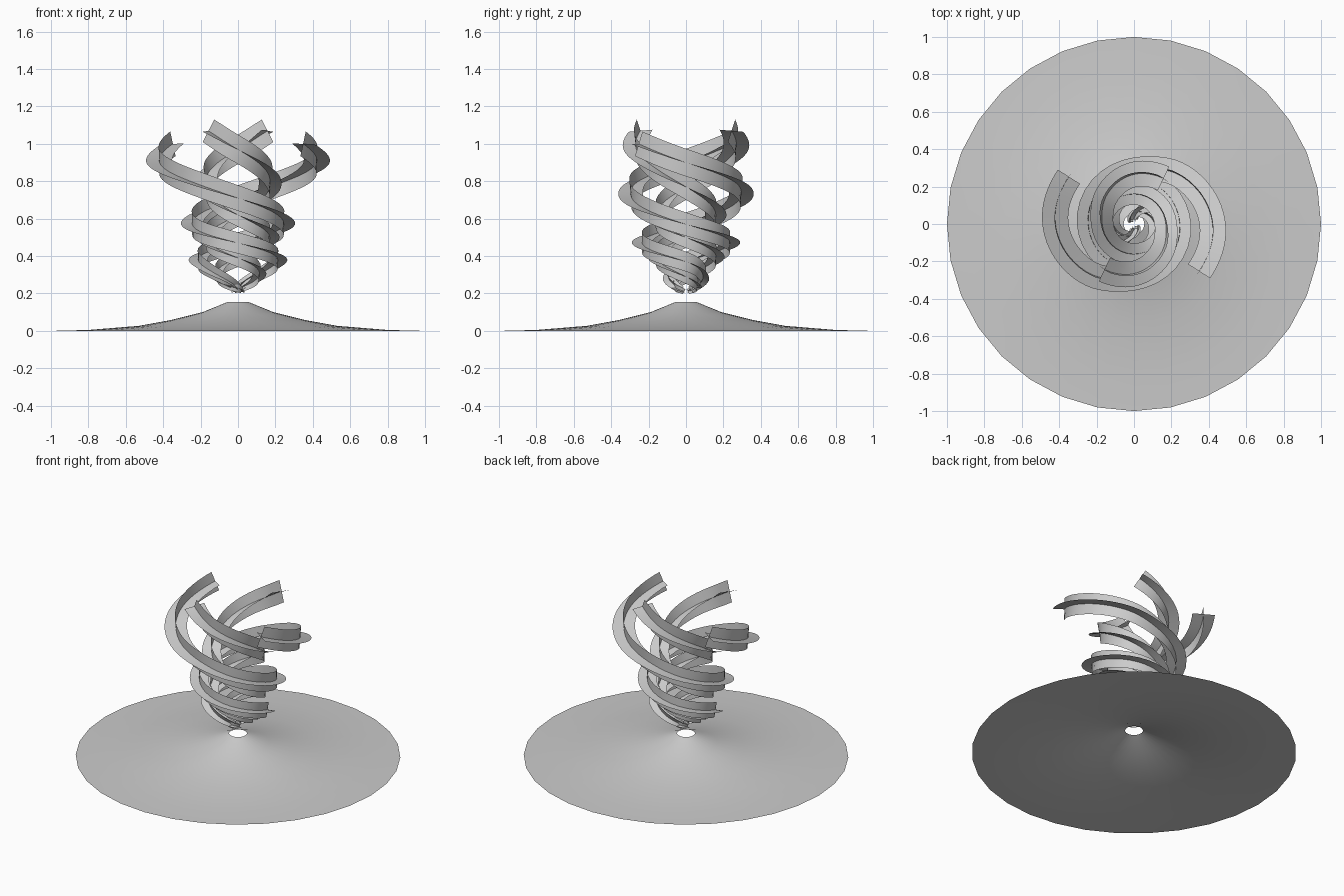
import bpy, math
from mathutils import Vector

if "Cube" in bpy.data.objects:
    bpy.data.objects.remove(bpy.data.objects["Cube"])

def make_object(name, verts, faces):
    mesh = bpy.data.meshes.new(name)
    mesh.from_pydata(verts, [], faces)
    mesh.update()
    ob = bpy.data.objects.new(name, mesh)
    bpy.context.collection.objects.link(ob)
    for o in bpy.context.selected_objects:
        o.select_set(False)
    ob.select_set(True)
    bpy.context.view_layer.objects.active = ob
    bpy.ops.object.shade_smooth_by_angle(angle=math.radians(40))
    return ob

def spline(keys, steps):
    """Catmull-Rom through key tuples."""
    k = [Vector(p) for p in keys]
    k = [2 * k[0] - k[1]] + k + [2 * k[-1] - k[-2]]
    out = []
    for i in range(1, len(k) - 2):
        a, b, c, d = k[i - 1:i + 3]
        for s in range(steps):
            t = s / steps
            out.append(0.5 * (2 * b + (c - a) * t + (2 * a - 5 * b + 4 * c - d) * t * t
                              + (3 * b - a - 3 * c + d) * t ** 3))
    return out + [k[-2]]

def ribbon(name, keys, turn):
    """Spiral ribbon of two crossed strips; keys are (degrees, radius, height, half width)."""
    rows = spline(keys, 8)
    pts = [Vector((r * math.cos(math.radians(a + turn)), r * math.sin(math.radians(a + turn)), z))
           for a, r, z, w in rows]
    verts, faces = [], []
    for i, p in enumerate(pts):
        ang = math.radians(rows[i][0] + turn)
        tangent = (pts[min(i + 1, len(pts) - 1)] - pts[max(i - 1, 0)]).normalized()
        side = Vector((math.cos(ang), math.sin(ang), 0))
        side = (side - tangent * side.dot(tangent)).normalized()
        up = tangent.cross(side).normalized()
        w = rows[i][3]
        verts += [p + side * w, p - side * w, p + up * w, p - up * w, p]
    for i in range(len(pts) - 1):
        a, b = i * 5, i * 5 + 5
        for e in range(4):
            faces.append((a + e, b + e, b + 4, a + 4))
    return make_object(name, verts, faces)

# flared ground skirt with an open centre
profile = [(0.055, 0.155), (0.19, 0.10), (0.36, 0.058), (0.53, 0.027), (0.80, 0.005), (1.0, 0.0)]
N = 32
verts = [(r * math.cos(2 * math.pi * i / N), r * math.sin(2 * math.pi * i / N), z)
         for r, z in profile for i in range(N)]
faces = [(j * N + i, (j + 1) * N + i, (j + 1) * N + (i + 1) % N, j * N + (i + 1) % N)
         for j in range(len(profile) - 1) for i in range(N)]
make_object("base_skirt", verts, faces)

# two pairs of rising spiral ribbons
outer = [(144, 0.43, 1.0, 0.07), (180, 0.42, 0.90, 0.07), (225, 0.36, 0.80, 0.068),
         (270, 0.29, 0.71, 0.065), (360, 0.245, 0.57, 0.06), (450, 0.235, 0.47, 0.055),
         (540, 0.21, 0.37, 0.05), (585, 0.13, 0.29, 0.035), (630, 0.025, 0.22, 0.022)]
inner = [(57, 0.29, 1.07, 0.07), (90, 0.265, 0.97, 0.068), (135, 0.21, 0.86, 0.065),
         (180, 0.17, 0.77, 0.06), (270, 0.16, 0.62, 0.057), (360, 0.17, 0.50, 0.053),
         (450, 0.16, 0.39, 0.045), (540, 0.11, 0.29, 0.035), (600, 0.07, 0.24, 0.025),
         (690, 0.02, 0.21, 0.015)]
for i, turn in enumerate((0, 180)):
    ribbon(f"outer_swirl_{i + 1}", outer, turn)
    ribbon(f"inner_swirl_{i + 1}", inner, turn)
